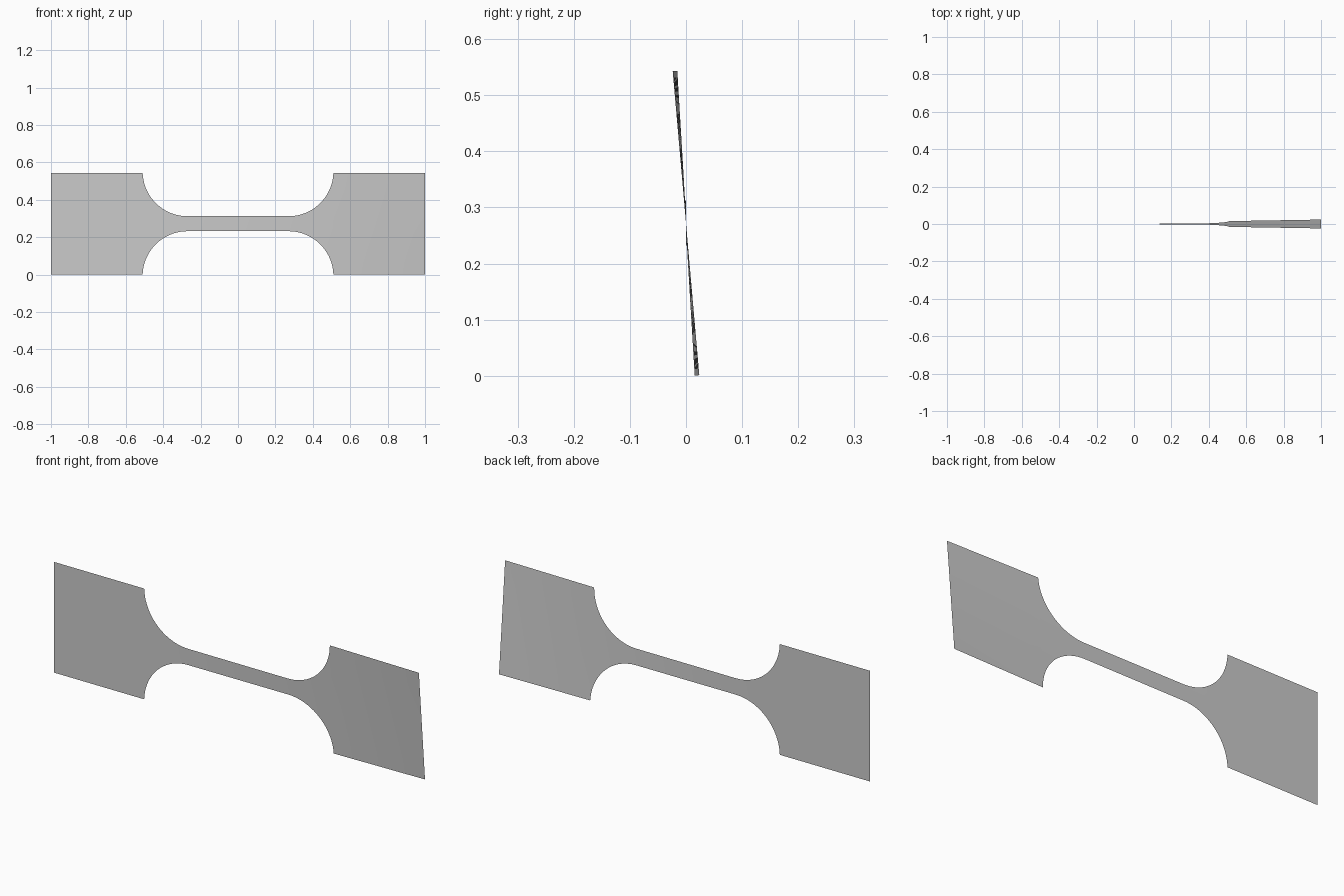
import bpy
import bmesh
import math

cube = bpy.data.objects.get("Cube")
if cube:
    bpy.data.objects.remove(cube)

HALF_HEIGHT = 0.272      # wide grip ends
NECK = 0.04              # half height of the narrow bar
RADIUS = 0.24            # fillet radius
FILLET_X = 0.27          # where the bar meets the fillet
TWIST = math.radians(5)  # turn of the right-hand grip end
TWIST_START = -0.4
ROWS, ARC, FLAT = 8, 20, 8

# Half outline from the middle of the bar to the end: (x, half height)
outline = [(FILLET_X * i / FLAT, NECK) for i in range(FLAT)]
end_angle = math.acos((NECK + RADIUS - HALF_HEIGHT) / RADIUS)
for i in range(ARC + 1):
    a = end_angle * i / ARC
    outline.append((FILLET_X + RADIUS * math.sin(a),
                    NECK + RADIUS * (1 - math.cos(a))))
shoulder = outline[-1][0]
outline += [(shoulder + (1 - shoulder) * i / FLAT, HALF_HEIGHT)
            for i in range(1, FLAT + 1)]
outline = [(-x, h) for x, h in reversed(outline[1:])] + outline

# Thin sheet, twisted progressively about its long axis
bm = bmesh.new()
columns = []
for x, h in outline:
    angle = TWIST * max(0, (x - TWIST_START) / (1 - TWIST_START))
    column = []
    for j in range(ROWS + 1):
        v = h * (2 * j / ROWS - 1)
        column.append(bm.verts.new((x, -v * math.sin(angle),
                                    HALF_HEIGHT + v * math.cos(angle))))
    columns.append(column)
for a, b in zip(columns, columns[1:]):
    for j in range(ROWS):
        face = bm.faces.new((a[j], b[j], b[j + 1], a[j + 1]))
        face.smooth = True

mesh = bpy.data.meshes.new("test_strip")
bm.to_mesh(mesh)
bm.free()
strip = bpy.data.objects.new("test_strip", mesh)
bpy.context.collection.objects.link(strip)

# Plain grey finish
grey = bpy.data.materials.new("plain grey")
grey.use_nodes = True
colour = (0.6, 0.6, 0.6, 1)
grey.diffuse_color = colour
grey.node_tree.nodes["Principled BSDF"].inputs["Base Color"].default_value = colour
mesh.materials.append(grey)
